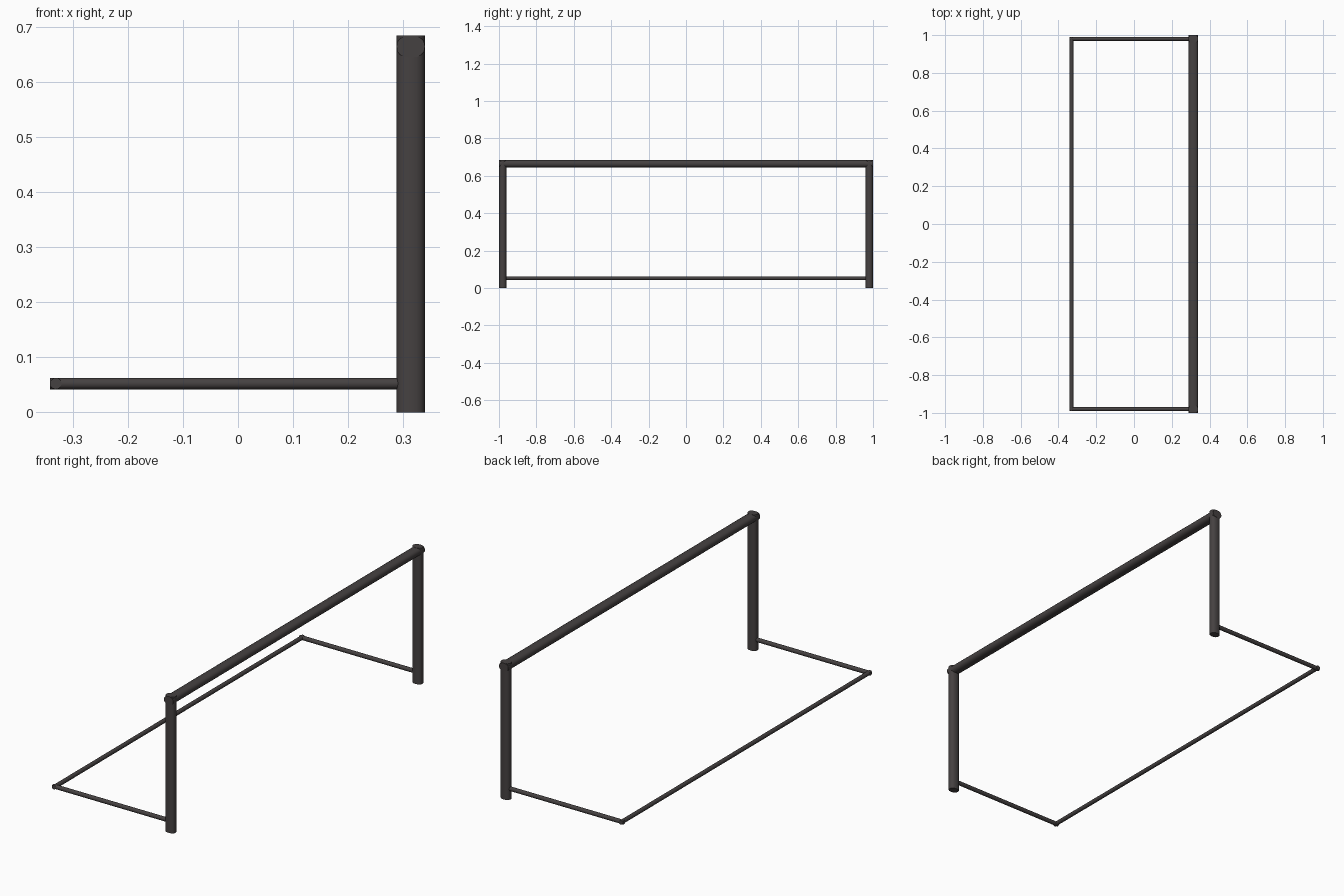
import bpy, bmesh, math
from mathutils import Vector

if "Cube" in bpy.data.objects:
    bpy.data.objects.remove(bpy.data.objects["Cube"])

mat = bpy.data.materials.new("dark_metal")
mat.diffuse_color = (0.06, 0.053, 0.053, 1)
mat.use_nodes = True
mat.node_tree.nodes["Principled BSDF"].inputs["Base Color"].default_value = mat.diffuse_color


def tube(name, start, end, u, v, sides=16, power=2.4):
    """Capped rounded tube; u and v are the half-size vectors of its section."""
    start, end, u, v = map(Vector, (start, end, u, v))
    bm = bmesh.new()
    rings = []
    for p in (start, end):
        ring = []
        for i in range(sides):
            a = 2 * math.pi * i / sides
            c, s = math.cos(a), math.sin(a)
            cu = math.copysign(abs(c) ** (2 / power), c)
            sv = math.copysign(abs(s) ** (2 / power), s)
            ring.append(bm.verts.new(p + u * cu + v * sv))
        rings.append(ring)
    for i in range(sides):
        j = (i + 1) % sides
        bm.faces.new((rings[0][i], rings[0][j], rings[1][j], rings[1][i]))
    for ring in rings:
        bm.faces.new(ring)
    bmesh.ops.recalc_face_normals(bm, faces=bm.faces)
    me = bpy.data.meshes.new(name)
    bm.to_mesh(me)
    bm.free()
    me.materials.append(mat)
    ob = bpy.data.objects.new(name, me)
    bpy.context.collection.objects.link(ob)
    bpy.ops.object.select_all(action='DESELECT')
    ob.select_set(True)
    bpy.context.view_layer.objects.active = ob
    bpy.ops.object.shade_smooth_by_angle(angle=math.radians(50))
    return ob


PX, W, D, H = 0.314, 0.0258, 0.02, 0.685   # post position, half sizes, height
BX, R, Z = -0.331, 0.0105, 0.0525          # ground frame position, radius, height

# Uprights and the ground rods running back from them
for side, s in (("front", -1), ("back", 1)):
    y = s * (1 - D)
    tube(side + "_post", (PX, y, 0), (PX, y, H), (W, 0, 0), (0, D, 0))
    tube(side + "_ground_rod", (BX - R, y, Z), (PX, y, Z),
         (0, R, 0), (0, 0, R), 12, 2)

# Crossbar over the full length
tube("crossbar", (PX, -1, H - D), (PX, 1, H - D), (W, 0, 0), (0, 0, D))

# Rear ground rod joining the two side rods
e = 1 - D + R
tube("rear_ground_rod", (BX, -e, Z), (BX, e, Z), (R, 0, 0), (0, 0, R), 12, 2)
